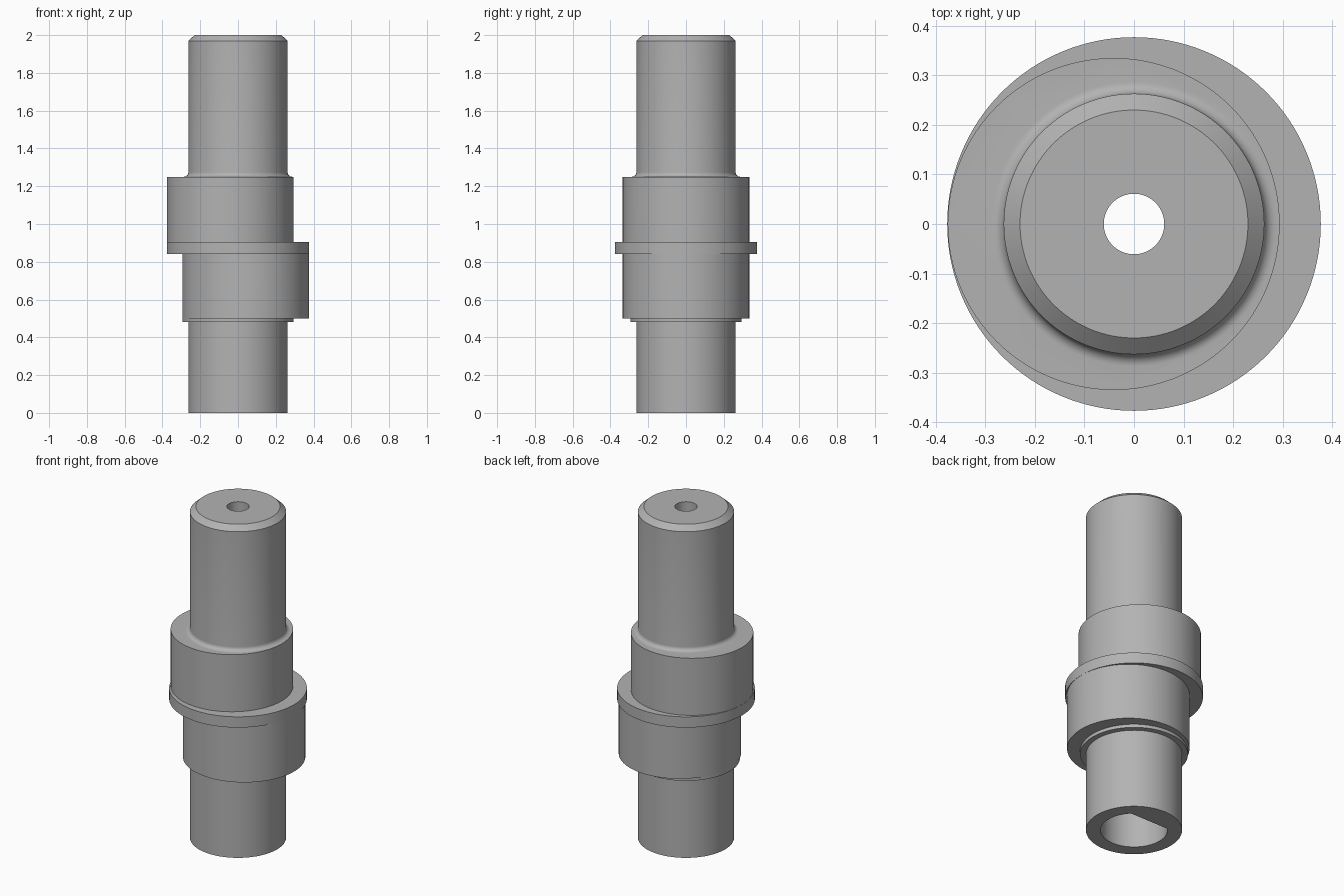
import bpy, bmesh
from math import sin, cos, pi, radians

SEGMENTS = 128

default = bpy.data.objects.get("Cube")
if default:
    bpy.data.objects.remove(default, do_unlink=True)

steel = bpy.data.materials.new("grey steel")
steel.use_nodes = True
GREY = (0.45, 0.45, 0.45, 1)
steel.diffuse_color = GREY
steel.node_tree.nodes["Principled BSDF"].inputs["Base Color"].default_value = GREY


def turned(name, profile, x=0.0, flat_y=None):
    """Solid of revolution from (radius, z) points; flat_y flattens the +y side."""
    bm = bmesh.new()
    rings = []
    for r, z in profile:
        ring = []
        for i in range(SEGMENTS):
            a = 2 * pi * i / SEGMENTS
            y = r * sin(a)
            if flat_y is not None:
                y = min(y, flat_y)
            ring.append(bm.verts.new((x + r * cos(a), y, z)))
        rings.append(ring)
    for low, high in zip(rings, rings[1:]):
        for i in range(SEGMENTS):
            j = (i + 1) % SEGMENTS
            bm.faces.new((low[i], low[j], high[j], high[i]))
    bm.faces.new(rings[0][::-1])
    bm.faces.new(rings[-1])
    mesh = bpy.data.meshes.new(name)
    bm.to_mesh(mesh)
    bm.free()
    mesh.materials.append(steel)
    obj = bpy.data.objects.new(name, mesh)
    bpy.context.collection.objects.link(obj)
    return obj


def combine(target, tool, operation):
    bpy.context.view_layer.objects.active = target
    mod = target.modifiers.new(operation, 'BOOLEAN')
    mod.operation = operation
    mod.solver = 'EXACT'
    mod.object = tool
    bpy.ops.object.modifier_apply(modifier=mod.name)
    bpy.data.objects.remove(tool, do_unlink=True)


# Concentric body: lower journal, collar, flange, filleted upper journal, chamfer
R, FILLET, SHOULDER = 0.263, 0.024, 1.25
fillet = [(R + FILLET * (1 - sin(t)), SHOULDER + FILLET * (1 - cos(t)))
          for t in (radians(90 * k / 8) for k in range(9))]
profile = [(R, 0), (R, 0.48), (0.295, 0.48), (0.295, 0.84),
           (0.377, 0.84), (0.377, 0.905), (R + FILLET, 0.905)]
profile += fillet + [(R, 1.97), (0.23, 2.0)]
shaft = turned("eccentric_shaft", profile)

# Two opposed eccentric lobes
combine(shaft, turned("upper_lobe", [(0.335, 0.87), (0.335, SHOULDER)], x=-0.041), 'UNION')
combine(shaft, turned("lower_lobe", [(0.335, 0.50), (0.335, 0.87)], x=0.041), 'UNION')

# Through hole and flat-sided drive socket
combine(shaft, turned("through_hole", [(0.061, -0.1), (0.061, 2.1)]), 'DIFFERENCE')
combine(shaft, turned("drive_socket", [(0.183, -0.1), (0.183, 0.6)], flat_y=0.13), 'DIFFERENCE')

bpy.ops.object.select_all(action='DESELECT')
shaft.select_set(True)
bpy.context.view_layer.objects.active = shaft
bpy.ops.object.shade_smooth_by_angle(angle=radians(30))
